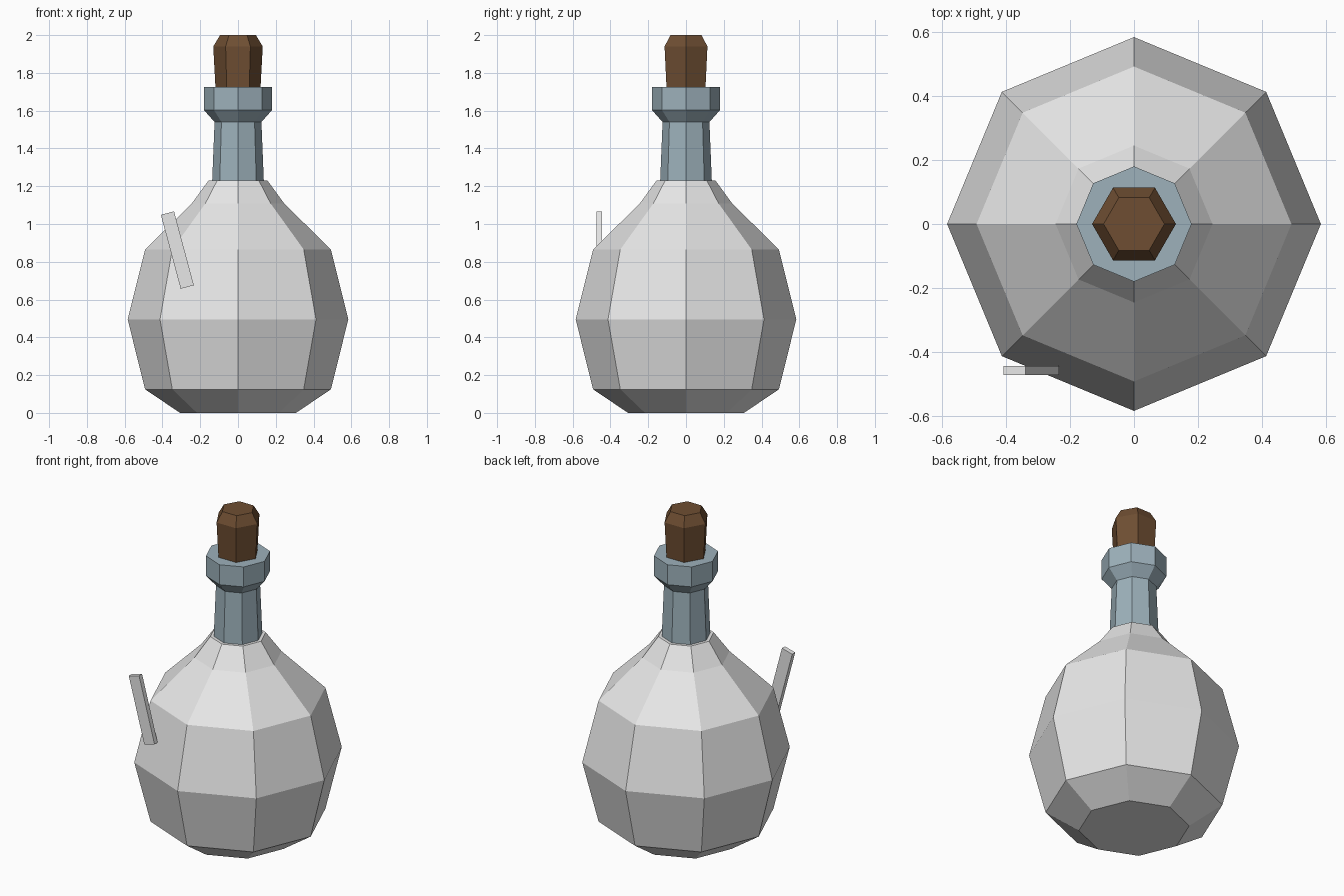
import bpy, bmesh, math

if "Cube" in bpy.data.objects:
    bpy.data.objects.remove(bpy.data.objects["Cube"])


def material(name, rgb):
    m = bpy.data.materials.new(name)
    m.diffuse_color = (*rgb, 1.0)
    m.use_nodes = True
    m.node_tree.nodes["Principled BSDF"].inputs["Base Color"].default_value = m.diffuse_color
    return m


GLASS = material("pale_grey", (0.80, 0.80, 0.80))
BLUE = material("grey_blue", (0.337, 0.440, 0.497))
BROWN = material("cork_brown", (0.156, 0.076, 0.032))


def finish(name, bm, mat):
    bmesh.ops.recalc_face_normals(bm, faces=bm.faces)
    me = bpy.data.meshes.new(name)
    bm.to_mesh(me)
    bm.free()
    me.materials.append(mat)
    ob = bpy.data.objects.new(name, me)
    bpy.context.collection.objects.link(ob)
    return ob


def lathe(name, profile, sides, mat):
    """Stack of regular polygon rings (radius, z), capped at both ends."""
    bm = bmesh.new()
    rings = []
    for r, z in profile:
        angles = [2 * math.pi * i / sides for i in range(sides)]
        rings.append([bm.verts.new((r * math.cos(a), r * math.sin(a), z)) for a in angles])
    for lo, hi in zip(rings, rings[1:]):
        for i in range(sides):
            j = (i + 1) % sides
            bm.faces.new((lo[i], lo[j], hi[j], hi[i]))
    bm.faces.new(rings[0])
    bm.faces.new(rings[-1])
    return finish(name, bm, mat)


# Round flask body
lathe("flask_body", [(0.307, 0.0), (0.492, 0.125), (0.584, 0.495), (0.492, 0.865),
                     (0.245, 1.108), (0.156, 1.23)], 8, GLASS)

# Neck with flared collar
lathe("neck_and_collar", [(0.137, 1.22), (0.124, 1.54), (0.18, 1.603), (0.18, 1.725)], 8, BLUE)

# Six-sided stopper with a bevelled top
lathe("stopper", [(0.118, 1.70), (0.131, 1.94), (0.095, 2.0)], 6, BROWN)

# Slanted highlight bar in front of the body
bm = bmesh.new()
bmesh.ops.create_cube(bm, size=1.0)
bmesh.ops.scale(bm, vec=(0.072, 0.029, 0.405), verts=bm.verts)
bar = finish("highlight_bar", bm, GLASS)
bar.location = (-0.321, -0.458, 0.862)
bar.rotation_euler = (0, math.radians(-15), 0)
